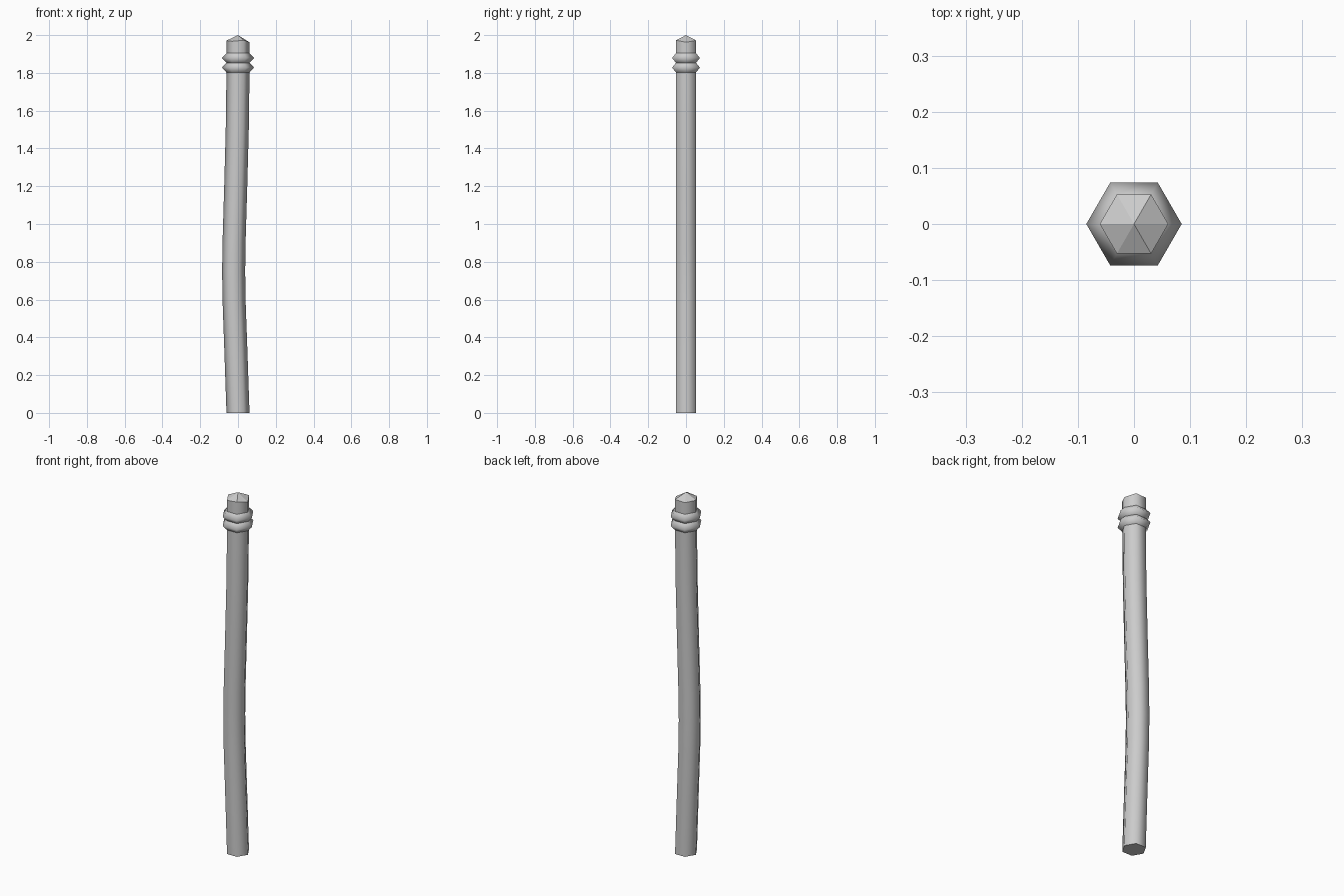
import bpy, bmesh, math

cube = bpy.data.objects.get("Cube")
if cube:
    bpy.data.objects.remove(cube, do_unlink=True)

SIDES = 6
POST_R = 0.061

grey = bpy.data.materials.new("weathered grey")
grey.use_nodes = True
colour = (0.6, 0.6, 0.6, 1)
grey.diffuse_color = colour
grey.node_tree.nodes["Principled BSDF"].inputs["Base Color"].default_value = colour


def finish(name, bm):
    bmesh.ops.recalc_face_normals(bm, faces=bm.faces)
    mesh = bpy.data.meshes.new(name)
    bm.to_mesh(mesh)
    bm.free()
    mesh.materials.append(grey)
    obj = bpy.data.objects.new(name, mesh)
    bpy.context.collection.objects.link(obj)
    return obj


def hexagon(bm, x, z, radius, lifts=(0,) * SIDES):
    return [bm.verts.new((x + radius * math.cos(math.tau * i / SIDES),
                          radius * math.sin(math.tau * i / SIDES),
                          z + lifts[i])) for i in range(SIDES)]


def bridge(bm, low, high):
    for i in range(SIDES):
        j = (i + 1) % SIDES
        bm.faces.new((low[i], low[j], high[j], high[i])).smooth = True


def loft(bm, sections):
    rings = [hexagon(bm, *s) for s in sections]
    for low, high in zip(rings, rings[1:]):
        bridge(bm, low, high)
    return rings


# Bent hexagonal shaft with a flat foot and a slightly uneven pointed top
bm = bmesh.new()
path = [(0, 0), (-0.012, 0.35), (-0.021, 0.6), (-0.023, 0.75), (-0.021, 0.9),
        (-0.012, 1.2), (-0.004, 1.5), (0, 1.8)]
rings = loft(bm, [(x, z, POST_R) for x, z in path])
bm.faces.new(rings[0][::-1])
rim = hexagon(bm, 0, 1.968, POST_R, (-0.006, 0.004, 0.002, 0.003, -0.001, 0.005))
bridge(bm, rings[-1], rim)
apex = bm.verts.new((0, 0, 2))
for i in range(SIDES):
    bm.faces.new((rim[i], rim[(i + 1) % SIDES], apex))
finish("post", bm)

# Two rope bands wrapped round the top
for name, z in (("lower_band", 1.828), ("upper_band", 1.879)):
    bm = bmesh.new()
    loft(bm, [(0, z - 0.026, POST_R), (0, z, 0.085), (0, z + 0.026, POST_R)])
    finish(name, bm)
